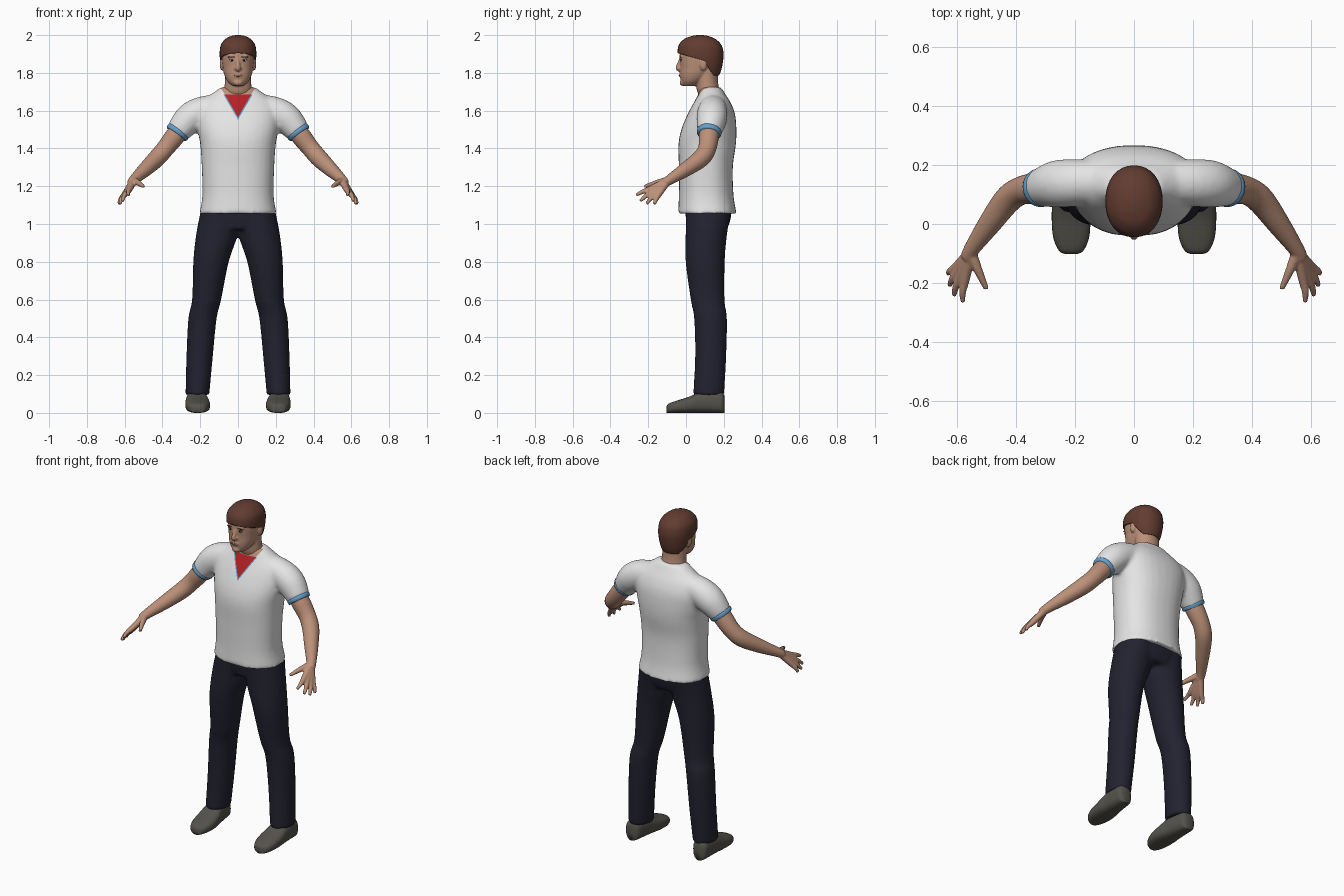
import bpy, bmesh, math
from mathutils import Vector, Matrix
from mathutils.bvhtree import BVHTree

if "Cube" in bpy.data.objects:
    bpy.data.objects.remove(bpy.data.objects["Cube"])


def material(name, r, g, b):
    m = bpy.data.materials.new(name)
    m.use_nodes = True
    m.diffuse_color = (r, g, b, 1)
    m.node_tree.nodes["Principled BSDF"].inputs["Base Color"].default_value = (r, g, b, 1)
    return m


SKIN = material("skin", .50, .28, .19)
HAIR = material("brown hair", .12, .045, .03)
SHIRT = material("white cloth", .78, .78, .78)
RED = material("red cloth", .45, .015, .018)
BLUE = material("blue trim", .13, .35, .60)
NAVY = material("navy cloth", .016, .016, .03)
GREY = material("grey shoe", .09, .085, .07)
WHITE = material("eye white", .6, .57, .54)
DARK = material("dark iris", .02, .013, .01)
LIP = material("lip", .36, .17, .12)


def spline(rows, steps=5):
    """Catmull-Rom interpolation of rows of numbers."""
    rows = [Vector(r) for r in rows]
    ext = [rows[0]] + rows + [rows[-1]]
    out = []
    for a, b, c, d in zip(ext, ext[1:], ext[2:], ext[3:]):
        for i in range(steps):
            t = i / steps
            out.append(b + (c - a) * (t / 2) + (a * 2 - b * 5 + c * 4 - d) * (t * t / 2)
                       + (b * 3 - a - c * 3 + d) * (t ** 3 / 2))
    return out + [rows[-1]]


def loft(bm, rings, power=2.0, n=32, cap_start=True):
    """Skin superellipse rings given as (centre, axis u, axis v)."""
    def bend(v):
        return math.copysign(abs(v) ** (2 / power), v)
    loops = []
    for c, u, v in rings:
        angles = [math.tau * i / n for i in range(n)]
        loops.append([bm.verts.new(c + u * bend(math.cos(a)) + v * bend(math.sin(a))) for a in angles])
    for a, b in zip(loops, loops[1:]):
        for i in range(n):
            j = (i + 1) % n
            bm.faces.new((a[i], a[j], b[j], b[i]))
    if cap_start:
        bm.faces.new(loops[0])
    bm.faces.new(loops[-1])


def stack(bm, rows, side=1, power=2.0, **kw):
    """Level rings: height, centre x, half width, front y, back y."""
    loft(bm, [(Vector((x * side, (f + b) / 2, z)), Vector((w, 0, 0)), Vector((0, (b - f) / 2, 0)))
              for z, x, w, f, b in spline(rows)], power, **kw)


def tube(bm, rows, side=1, n=24):
    """Round limb along a path: x, y, z, radius."""
    pts = spline([(x * side, y, z, r) for x, y, z, r in rows])
    rings = []
    for i, p in enumerate(pts):
        t = pts[min(i + 1, len(pts) - 1)].to_3d() - pts[max(i - 1, 0)].to_3d()
        u = t.cross(Vector((0, 0, 1))).normalized()
        v = u.cross(t).normalized()
        rings.append((p.to_3d(), u * p[3], v * p[3]))
    loft(bm, rings, n=n)


def ball(bm, centre, size):
    bmesh.ops.create_uvsphere(bm, u_segments=20, v_segments=12, radius=1,
                              matrix=Matrix.Translation(centre) @ Matrix.Diagonal((*size, 1)))


def finish(name, bm, mats, voxel=0, smooth=0, thick=0):
    """Make an object, optionally fused into one smooth skin or thickened."""
    bmesh.ops.recalc_face_normals(bm, faces=bm.faces[:])
    me = bpy.data.meshes.new(name)
    bm.to_mesh(me)
    bm.free()
    ob = bpy.data.objects.new(name, me)
    bpy.context.collection.objects.link(ob)
    if voxel:
        mod = ob.modifiers.new("fuse", 'REMESH')
        mod.mode, mod.voxel_size = 'VOXEL', voxel
    if smooth:
        mod = ob.modifiers.new("soften", 'SMOOTH')
        mod.factor, mod.iterations = .5, smooth
    if thick:
        mod = ob.modifiers.new("thickness", 'SOLIDIFY')
        mod.thickness, mod.offset = thick, -1
    if ob.modifiers:
        deps = bpy.context.evaluated_depsgraph_get()
        ob.data = bpy.data.meshes.new_from_object(ob.evaluated_get(deps))
        ob.modifiers.clear()
    ob.data.materials.clear()
    for m in mats:
        ob.data.materials.append(m)
    ob.data.polygons.foreach_set("use_smooth", [True] * len(ob.data.polygons))
    return ob


def cut(bm, point, normal):
    bmesh.ops.bisect_plane(bm, geom=bm.verts[:] + bm.edges[:] + bm.faces[:],
                           plane_co=point, plane_no=normal)


# Shirt: torso and short sleeves fused together
bm = bmesh.new()
stack(bm, [(1.055, 0, .205, -.042, .268), (1.15, 0, .189, -.038, .252), (1.3, 0, .192, -.038, .248),
           (1.42, 0, .2, -.04, .264), (1.5, 0, .214, -.025, .267), (1.58, 0, .22, .008, .26),
           (1.64, 0, .2, .04, .238), (1.685, 0, .145, .064, .21), (1.725, 0, .088, .076, .185)], power=2.3)
for s in (-1, 1):
    tube(bm, [(.1, .145, 1.62, .07), (.2, .14, 1.592, .08), (.265, .135, 1.55, .08), (.322, .122, 1.482, .063)], s)
shirt = finish("shirt", bm, [SHIRT, RED, BLUE, SKIN], .011, 6)

# V neck cut into the shirt front
bm = bmesh.new()
bm.from_mesh(shirt.data)
SLOPE, TIP, TRIM, TOP = .58, 1.565, 1.552, 1.685
for z in (TIP, TRIM):
    for s in (-1, 1):
        cut(bm, (0, 0, z), (s, 0, -SLOPE))
cut(bm, (0, 0, TOP), (0, 0, 1))
for f in bm.faces:
    c = f.calc_center_median()
    if c.y < .12:
        if abs(c.x) < (c.z - TIP) * SLOPE:
            f.material_index = 1 if c.z < TOP else 3
        elif abs(c.x) < (c.z - TRIM) * SLOPE and c.z < TOP:
            f.material_index = 2
bm.to_mesh(shirt.data)
bm.free()

# Trousers
bm = bmesh.new()
stack(bm, [(.97, 0, .16, .01, .215), (1.02, 0, .187, 0, .235), (1.1, 0, .19, -.005, .245)], power=2.3)
for s in (-1, 1):
    stack(bm, [(.095, .215, .063, .038, .202), (.3, .203, .07, .048, .213), (.5, .188, .075, .043, .217),
               (.6, .166, .077, .025, .204), (.8, .143, .094, -.002, .205), (.95, .111, .11, -.002, .218),
               (1.08, .1, .095, 0, .24)], s)
finish("trousers", bm, [NAVY], .011, 4)

for s, word in ((1, "left"), (-1, "right")):
    # Shoe: sections from toe to heel as y, half width, height
    bm = bmesh.new()
    rows = [(-.102, .02, .035), (-.09, .042, .05), (-.045, .061, .066), (.02, .065, .087),
            (.08, .058, .113), (.15, .05, .118), (.19, .043, .11), (.203, .025, .09)]
    loft(bm, [(Vector((s * (.213 + .06 * max(y, 0)), y, h / 2)), Vector((w, 0, 0)), Vector((0, 0, h / 2)))
              for y, w, h in spline(rows)], 2.7)
    finish(word + "_shoe", bm, [GREY])

    # Sleeve trim
    bm = bmesh.new()
    tube(bm, [(.313, .1235, 1.494, .063), (.319, .1225, 1.486, .066), (.327, .121, 1.475, .062)], s)
    finish(word + "_sleeve_trim", bm, [BLUE])

    # Arm, palm and fingers
    bm = bmesh.new()
    tube(bm, [(.27, .13, 1.55, .05), (.33, .122, 1.47, .053), (.385, .112, 1.4, .048), (.43, .08, 1.348, .047),
              (.49, 0, 1.29, .039), (.55, -.085, 1.235, .027), (.565, -.115, 1.215, .024)], s)
    fingers = [((.573, -.19, 1.185), (.58, -.264, 1.153)), ((.587, -.178, 1.172), (.61, -.242, 1.122)),
               ((.598, -.163, 1.16), (.625, -.209, 1.106)), ((.604, -.147, 1.152), (.631, -.168, 1.105))]
    for knuckle, tip in fingers:
        mid = Vector(knuckle).lerp(Vector(tip), .55) + Vector((.004, 0, .003))
        tube(bm, [(.553, -.095, 1.23, .02), (*knuckle, .016), (*mid, .012), (*tip, .0085)], s, 12)
    tube(bm, [(.552, -.1, 1.23, .02), (.527, -.16, 1.217, .015), (.5, -.22, 1.198, .009)], s, 12)
    finish(word + "_arm", bm, [SKIN], .005, 3)

# Head with neck, nose, brow, chin and ears
bm = bmesh.new()
stack(bm, [(1.73, 0, .03, -.015, .05), (1.755, 0, .056, -.026, .09), (1.79, 0, .073, -.031, .13),
           (1.83, 0, .081, -.031, .165), (1.88, 0, .086, -.034, .18), (1.93, 0, .085, -.026, .18),
           (1.975, 0, .05, .02, .13)], power=2.2)
stack(bm, [(1.64, 0, .07, .09, .18), (1.7, 0, .073, .06, .178), (1.75, 0, .07, .053, .17), (1.83, 0, .07, .05, .168)])
tube(bm, [(0, -.028, 1.876, .008), (0, -.036, 1.85, .01), (0, -.043, 1.826, .013), (0, -.03, 1.816, .012)], n=16)
ball(bm, (0, -.02, 1.748), (.025, .014, .016))
ball(bm, (0, -.026, 1.787), (.026, .011, .012))
for s in (-1, 1):
    ball(bm, (s * .011, -.033, 1.824), (.009, .011, .008))
    ball(bm, (s * .032, -.022, 1.888), (.024, .011, .008))
    ball(bm, (s * .085, .092, 1.845), (.012, .02, .033))
head = finish("head", bm, [SKIN], .005, 4)

# Painted face details, seated on the face surface
deps = bpy.context.evaluated_depsgraph_get()
surface = BVHTree.FromObject(head, deps)


def detail(name, x, z, size, mat):
    hit = surface.ray_cast(Vector((x, -1, z)), Vector((0, 1, 0)))[0]
    bm = bmesh.new()
    ball(bm, (x, hit.y + .0005, z), size)
    finish(name, bm, [mat])


for s, word in ((1, "left"), (-1, "right")):
    detail(word + "_eye", s * .033, 1.866, (.014, .003, .005), WHITE)
    detail(word + "_iris", s * .032, 1.866, (.006, .0045, .005), DARK)
    detail(word + "_eyelid", s * .033, 1.872, (.015, .004, .002), DARK)
    detail(word + "_eyebrow", s * .034, 1.884, (.019, .004, .0035), HAIR)
detail("mouth", 0, 1.787, (.024, .003, .005), LIP)

# Hair: shell trimmed along the fringe and around the ears
bm = bmesh.new()
stack(bm, [(1.785, 0, .068, .04, .175), (1.82, 0, .086, -.02, .188), (1.87, 0, .095, -.038, .197),
           (1.91, 0, .097, -.045, .198), (1.95, 0, .09, -.037, .186), (1.98, 0, .066, -.008, .155),
           (1.995, 0, .037, .03, .118), (2.0, 0, .012, .06, .09)], power=2.15, cap_start=False)
fringe = (Vector((0, -.04, 1.903)), Vector((0, .28, 1)))
ear_line = (Vector((0, .085, 1.88)), Vector((0, .83, .55)))
for plane in (fringe, ear_line):
    cut(bm, *plane)
bare = [f for f in bm.faces
        if all((f.calc_center_median() - p).dot(n) < 0 for p, n in (fringe, ear_line))]
bmesh.ops.delete(bm, geom=bare, context='FACES')
finish("hair", bm, [HAIR], thick=.014)
